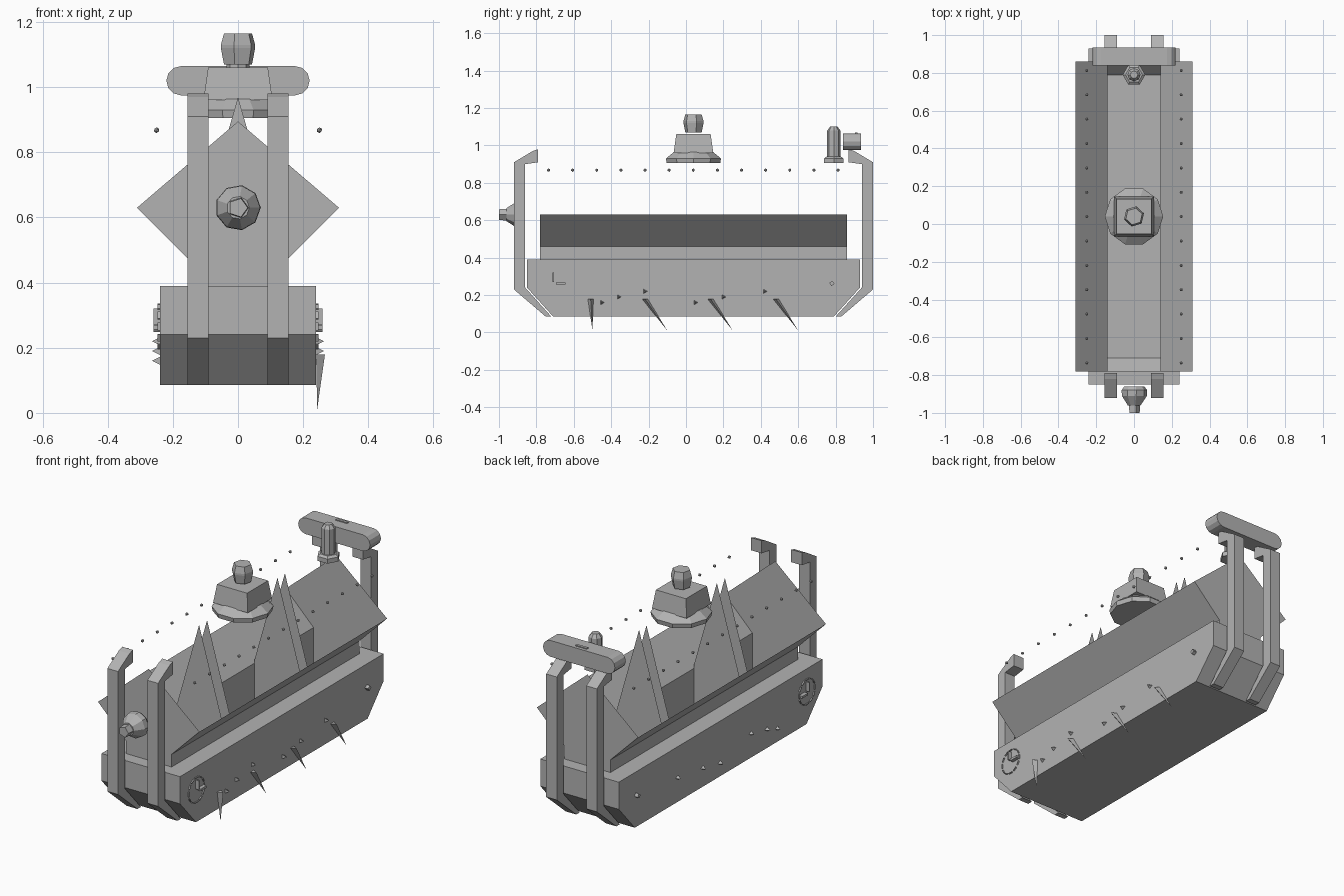
import bpy, bmesh, math
from mathutils import Matrix, Vector

cube = bpy.data.objects.get("Cube")
if cube:
    bpy.data.objects.remove(cube)

grey = bpy.data.materials.new("plain grey")
grey.use_nodes = True
colour = (0.45, 0.45, 0.45, 1)
grey.diffuse_color = colour
grey.node_tree.nodes["Principled BSDF"].inputs["Base Color"].default_value = colour

MID = 0.04  # y about which the two ends mirror


def finish(name, bm, recalc=True):
    if recalc:
        bmesh.ops.recalc_face_normals(bm, faces=bm.faces)
    mesh = bpy.data.meshes.new(name)
    bm.to_mesh(mesh)
    bm.free()
    mesh.materials.append(grey)
    obj = bpy.data.objects.new(name, mesh)
    bpy.context.collection.objects.link(obj)
    return obj


def panel(bm, points):
    return bm.faces.new([bm.verts.new(p) for p in points])


def extrude(name, outline, x0, x1):
    """Side outline of (y, z) points extruded along x."""
    bm = bmesh.new()
    face = panel(bm, [(x0, y, z) for y, z in outline])
    new = bmesh.ops.extrude_face_region(bm, geom=[face])["geom"]
    bmesh.ops.translate(bm, vec=(x1 - x0, 0, 0),
                        verts=[v for v in new if isinstance(v, bmesh.types.BMVert)])
    return finish(name, bm)


def stack(name, rings, sides, centre, turn=0.0, tilt=None):
    """Faceted turned part from (radius, height) rings."""
    bm = bmesh.new()
    loops = []
    for r, h in rings:
        loops.append([bm.verts.new((r * math.cos(turn + math.tau * i / sides),
                                    r * math.sin(turn + math.tau * i / sides), h))
                      for i in range(sides)])
    for a, b in zip(loops, loops[1:]):
        for i in range(sides):
            j = (i + 1) % sides
            bm.faces.new((a[i], a[j], b[j], b[i]))
    bm.faces.new(loops[0])
    bm.faces.new(loops[-1])
    if tilt:
        bmesh.ops.transform(bm, matrix=tilt, verts=bm.verts)
    bmesh.ops.translate(bm, vec=centre, verts=bm.verts)
    return finish(name, bm)


def add_box(bm, centre, size, spin=0.0):
    m = (Matrix.Translation(centre) @ Matrix.Rotation(spin, 4, "X")
         @ Matrix.Diagonal((*size, 1)))
    bmesh.ops.create_cube(bm, size=1, matrix=m)


# Hull with sloped ends, open along the top
hull = extrude("hull", [(-0.85, 0.39), (-0.85, 0.24), (-0.71, 0.085),
                        (0.79, 0.085), (0.93, 0.24), (0.93, 0.39)], -0.24, 0.24)
bm = bmesh.new()
bm.from_mesh(hull.data)
bmesh.ops.delete(bm, geom=[f for f in bm.faces if f.normal.z > 0.9], context="FACES")
bm.to_mesh(hull.data)
bm.free()

# Flat deck rim around the hopper
Y0, Y1 = -0.78, 0.86
bm = bmesh.new()
for xa, xb, ya, yb in [(-0.24, -0.14, -0.85, 0.93), (0.14, 0.24, -0.85, 0.93),
                       (-0.14, 0.14, -0.85, Y0), (-0.14, 0.14, Y1, 0.93)]:
    panel(bm, [(xa, ya, 0.39), (xb, ya, 0.39), (xb, yb, 0.39), (xa, yb, 0.39)])
finish("deck_rim", bm, False)

# Open hopper: flared sides, straight chute and pointed end panels
bm = bmesh.new()
for s in (-1, 1):
    section = [(0.31 * s, 0.63), (0.14 * s, 0.46), (0.14 * s, 0.17)]
    for (xa, za), (xb, zb) in zip(section, section[1:]):
        panel(bm, [(xa, Y0, za), (xa, Y1, za), (xb, Y1, zb), (xb, Y0, zb)][::s])
for y in (Y0, Y1):
    right = [(0.14, 0.17), (0.14, 0.46), (0.31, 0.63), (0, 0.895)]
    outline = right + [(-x, z) for x, z in right[2::-1]]
    panel(bm, [(x, y, z) for x, z in outline])
finish("hopper", bm, False)

# Thin pointed ribs inside the hopper
bm = bmesh.new()
for y in (-0.34, -0.27, 0.345, 0.41):
    panel(bm, [(-0.14, y, 0.1), (0.14, y, 0.1), (0.14, y, 0.48),
               (0, y, 0.97), (-0.14, y, 0.48)])
finish("hopper_ribs", bm, False)

# Hooked uprights at both ends
hook = [(-0.92, 0.23), (-0.92, 0.91), (-0.82, 0.97), (-0.79, 0.98), (-0.79, 0.91),
        (-0.86, 0.90), (-0.86, 0.24), (-0.72, 0.085), (-0.75, 0.085)]
for end in ("front", "back"):
    pts = hook if end == "front" else [(2 * MID - y, z) for y, z in hook]
    for side, x in (("left", 0.09), ("right", -0.155)):
        extrude(f"{end}_{side}_upright", pts, x, x + 0.065)

# Front knob
stack("front_knob", [(0.055, 0), (0.07, 0.02), (0.068, 0.05), (0.035, 0.1)], 9,
      (0, -0.86, 0.63), tilt=Matrix.Rotation(math.pi / 2, 4, "X"))
stack("front_knob_tip", [(0.033, 0), (0.03, 0.045)], 5, (0, -0.955, 0.63),
      tilt=Matrix.Rotation(math.pi / 2, 4, "X"))

# Turret floating above the hopper
stack("turret_base", [(0.15, 0.905), (0.155, 0.93), (0.11, 0.965)], 10, (0, MID, 0))
stack("turret_block", [(0.15, 0.96), (0.13, 1.06)], 4, (0, MID, 0), math.pi / 4)
stack("turret_neck", [(0.045, 1.07), (0.055, 1.12), (0.055, 1.13), (0.045, 1.165)],
      6, (0, MID, 0), 0.3)

# Rear post and rounded crossbar
stack("post_base", [(0.06, 0.905), (0.06, 0.93), (0.045, 0.94)], 6, (0, 0.79, 0))
stack("post", [(0.035, 0.94), (0.035, 1.08), (0.02, 1.1)], 8, (0, 0.79, 0))
bm = bmesh.new()
ends = []
for s in (1, -1):
    for i in range(7):
        a = math.pi * (i / 6 - 0.5)
        ends.append((s * (0.175 + 0.045 * math.cos(a)), 0.84, 1.02 + s * 0.045 * math.sin(a)))
face = panel(bm, ends)
new = bmesh.ops.extrude_face_region(bm, geom=[face])["geom"]
bmesh.ops.translate(bm, vec=(0, 0.095, 0),
                    verts=[v for v in new if isinstance(v, bmesh.types.BMVert)])
finish("crossbar", bm)
bm = bmesh.new()
add_box(bm, (0, 0.91, 1.066), (0.07, 0.015, 0.009))
finish("crossbar_slot", bm)

# Rows of rivets beside the hopper
bm = bmesh.new()
for s in (-1, 1):
    for i in range(13):
        bmesh.ops.create_icosphere(bm, subdivisions=1, radius=0.009,
                                   matrix=Matrix.Translation((0.25 * s, -0.735 + 0.129 * i, 0.868)))
finish("rivets", bm)

# Hanging claws on the left side
bm = bmesh.new()
for tip, lean in ((-0.5, 0.01), (-0.1, 0.12), (0.25, 0.12), (0.6, 0.12)):
    y = tip - lean
    base = [bm.verts.new(p) for p in ((0.24, y - 0.015, 0.18), (0.24, y + 0.015, 0.18),
                                      (0.267, y, 0.18))]
    point = bm.verts.new((0.243, tip, 0.01))
    bm.faces.new(base)
    for i in range(3):
        bm.faces.new((base[i], base[(i + 1) % 3], point))
finish("claws", bm)

# Dashed dials, small studs and side teeth
bm = bmesh.new()
for s in (-1, 1):
    x = 0.243 * s
    for i in range(12):
        a = math.tau * i / 12
        add_box(bm, (x, -0.71 + 0.068 * math.cos(a), 0.265 + 0.068 * math.sin(a)),
                (0.008, 0.005, 0.024), a)
    add_box(bm, (0.25 * s, -0.71, 0.295), (0.02, 0.008, 0.05))
    add_box(bm, (0.25 * s, -0.67, 0.262), (0.02, 0.05, 0.012))
    add_box(bm, (0.25 * s, 0.78, 0.262), (0.02, 0.02, 0.02), 0.6)
    for i, y in enumerate((-0.45, -0.36, -0.22, 0.05, 0.2, 0.42)):
        m = (Matrix.Translation((0.252 * s, y, 0.16 + 0.03 * (i % 3)))
             @ Matrix.Rotation(s * math.pi / 2, 4, "Y"))
        bmesh.ops.create_cone(bm, cap_ends=True, segments=3, radius1=0.014,
                              radius2=0, depth=0.025, matrix=m)
finish("side_fittings", bm)
